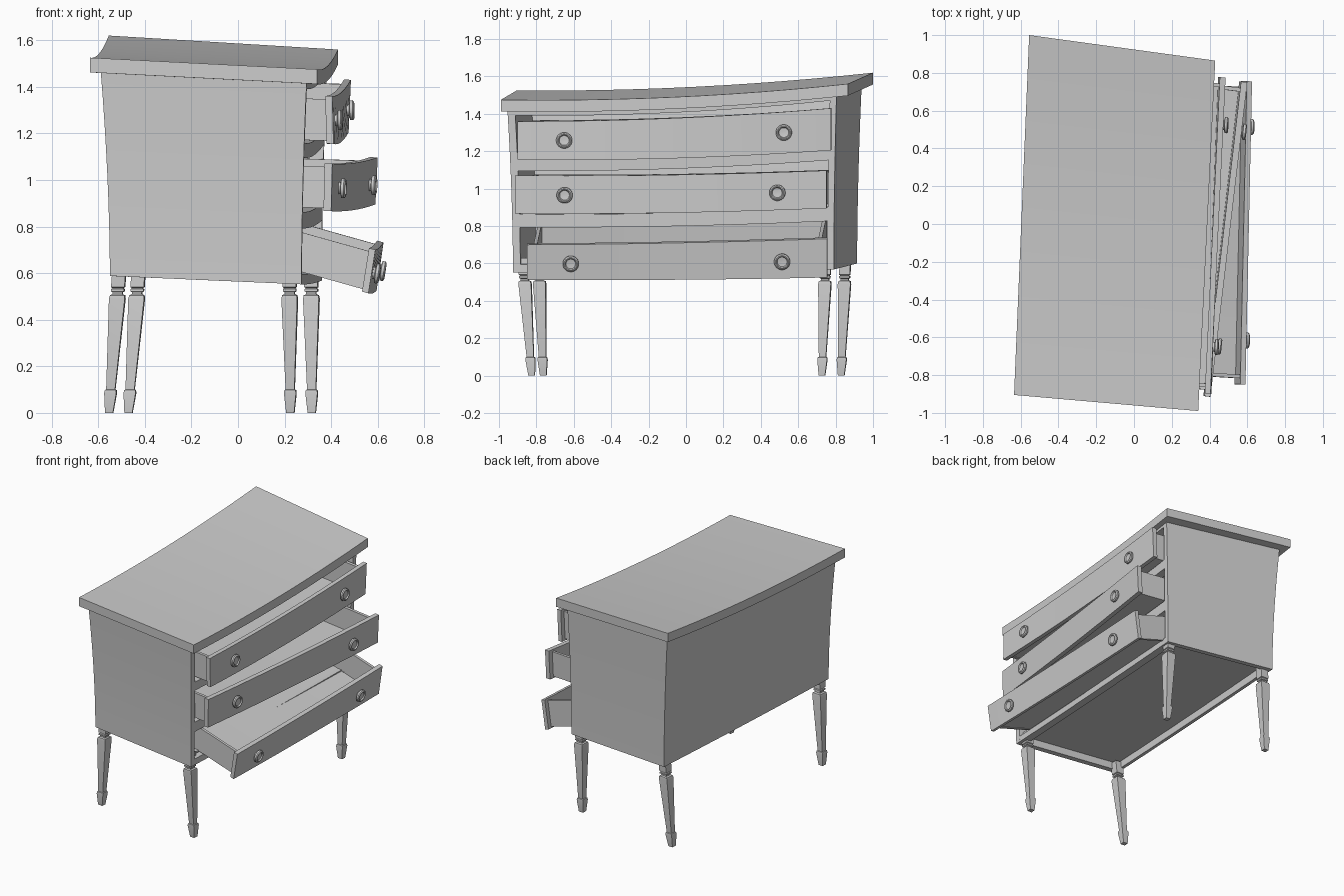
import bpy, bmesh, math
from mathutils import Vector, Matrix

if "Cube" in bpy.data.objects:
    bpy.data.objects.remove(bpy.data.objects["Cube"])


def finish(bm, name):
    bmesh.ops.recalc_face_normals(bm, faces=bm.faces)
    me = bpy.data.meshes.new(name)
    bm.to_mesh(me)
    bm.free()
    ob = bpy.data.objects.new(name, me)
    bpy.context.collection.objects.link(ob)
    return ob


def cage(bottom, top, sag=(0, 0), flare=1.0):
    """Map (u back-front, v near-far, w up) into a crooked box.
    Corner order: back near, front near, front far, back far."""
    def quad(c, u, v):
        bn, fn, ff, bf = [Vector(p) for p in c]
        return bn.lerp(fn, u).lerp(bf.lerp(ff, u), v)

    def f(u, v, w):
        a, b = quad(bottom, u, v), quad(top, u, v)
        p = a.lerp(b, max(w, 0) ** flare if flare != 1 else w)
        p.z = a.z + (b.z - a.z) * w - 4 * v * (1 - v) * (sag[0] + (sag[1] - sag[0]) * w)
        return p
    return f


def add_box(bm, f, u, v, w, nv=8, nw=1):
    """Subdivided box in cage coordinates."""
    rings = []
    for j in range(nv + 1):
        vv = v[0] + (v[1] - v[0]) * j / nv
        rings.append([[bm.verts.new(f(uu, vv, w[0] + (w[1] - w[0]) * k / nw))
                       for k in range(nw + 1)] for uu in u])
    for j in range(nv):
        a, b = rings[j], rings[j + 1]
        for i in (0, 1):
            for k in range(nw):
                bm.faces.new((a[i][k], a[i][k + 1], b[i][k + 1], b[i][k]))
        for k in (0, nw):
            bm.faces.new((a[0][k], a[1][k], b[1][k], b[0][k]))
    for r in (rings[0], rings[-1]):
        for k in range(nw):
            bm.faces.new((r[0][k], r[1][k], r[1][k + 1], r[0][k + 1]))


def boxes(name, f, specs):
    bm = bmesh.new()
    for s in specs:
        add_box(bm, f, *s)
    return finish(bm, name)


def lathe(name, profile, sides, place):
    """Rings of (height, radius), each point sent through place()."""
    bm = bmesh.new()
    rings = []
    for h, r in profile:
        rings.append([bm.verts.new(place(Vector((
            r * math.cos(math.tau * (i + .5) / sides),
            r * math.sin(math.tau * (i + .5) / sides), h)))) for i in range(sides)])
    for a, b in zip(rings, rings[1:]):
        for i in range(sides):
            k = (i + 1) % sides
            bm.faces.new((a[i], a[k], b[k], b[i]))
    bm.faces.new(rings[0])
    bm.faces.new(rings[-1])
    return finish(bm, name)


# Crooked table top
top_c = [(-.635, -.905, 1.525), (.34, -.99, 1.475), (.43, .865, 1.56), (-.555, 1.0, 1.62)]
low_c = [(x, y, z - .063) for x, y, z in top_c]
boxes("top_board", cage(low_c, top_c, (.028, .028)), [((0, 1), (0, 1), (0, 1), 12)])

# Carcass: sides, back, recessed bottom, ceiling and front rails
body = cage([(-.55, -.84, .588), (.2725, -.925, .552), (.36, .79, .568), (-.465, .915, .60)],
            [(-.59, -.865, 1.475), (.295, -.955, 1.425), (.385, .805, 1.51), (-.51, .94, 1.57)],
            (.005, .028), 1.8)
boxes("side_panels", body, [((0, 1), (0, .023), (0, 1), 1, 8), ((0, 1), (.98, 1), (0, 1), 1, 8)])
boxes("back_panel", body, [((0, .03), (.02, .982), (0, 1), 12, 8)])
boxes("bottom_panel", body, [((.03, .96), (.02, .982), (.06, .075))])
boxes("ceiling_panel", body, [((.03, 1), (.02, .982), (.962, 1), 12)])
boxes("front_rails", body, [((.93, 1), (.02, .982), w, 12)
                            for w in ((0, .05), (.276, .357), (.623, .695))])

# Drawers: front face corners (near low, near high, far low, far high), inward vector, knobs
drawers = [
    ("top", [(.41, -.90, 1.155), (.405, -.90, 1.36), (.475, .775, 1.205), (.485, .775, 1.43)],
     (-.55, .05, .02), .018, ((.149, .50), (.85, .50))),
    ("middle", [(.40, -.915, .866), (.405, -.915, 1.07), (.59, .75, .895), (.60, .75, 1.097)],
     (-.6, .075, .02), .01, ((.161, .49), (.844, .46))),
    ("bottom", [(.56, -.85, .513), (.59, -.85, .70), (.595, .755, .525), (.625, .755, .732)],
     (-.5, .03, .14), .006, ((.146, .47), (.85, .45))),
]
knob_profile = [(-.005, .026), (.008, .026), (.012, .043), (.024, .043), (.03, .036),
                (.03, .031), (.022, .026), (.02, .008)]
for name, (nb, nt, fb, ft), inward, sag, knobs in drawers:
    d = Vector(inward)
    nb, nt, fb, ft = map(Vector, (nb, nt, fb, ft))
    f = cage([nb + d, nb, fb, fb + d], [nt + d, nt, ft, ft + d], (sag, sag))
    boxes(name + "_drawer_front", f, [((.945, 1), (0, 1), (0, 1), 12)])
    boxes(name + "_drawer_box", f, [
        ((0, .945), (.02, .032), (.06, .93), 1),
        ((0, .945), (.968, .98), (.06, .93), 1),
        ((0, .03), (.032, .968), (.06, .93)),
        ((.03, .945), (.032, .968), (.08, .14))])
    normal = (fb - nb).cross(nt - nb).normalized()
    turn = normal.to_track_quat('Z', 'Y').to_matrix()
    for side, (v, w) in zip(("near", "far"), knobs):
        c = f(1, v, w)
        lathe(f"{name}_drawer_{side}_knob", knob_profile, 20, lambda p: c + turn @ p)

# Splayed square legs (height, half width)
leg_profile = [(0, .017), (.085, .026), (.098, .024), (.10, .019), (.49, .034), (.505, .031),
               (.51, .021), (.518, .021), (.522, .028), (.532, .028), (.536, .022),
               (.54, .029), (.63, .029)]
legs = [("back_near", (-.553, -.763), (-.513, -.785)), ("front_near", (.225, -.825), (.222, -.865)),
        ("front_far", (.317, .727), (.315, .745)), ("back_far", (-.47, .83), (-.43, .85))]
spin = Matrix.Rotation(math.radians(-4), 3, 'Z')
for name, foot, head in legs:
    lathe(name + "_leg", [(h, r * math.sqrt(2)) for h, r in leg_profile], 4,
          lambda p: spin @ p + Vector((*Vector(foot).lerp(Vector(head), p.z / .56), 0)))

# Smooth the bends, keep edges crisp
for ob in bpy.context.collection.objects:
    ob.select_set(True)
    bpy.context.view_layer.objects.active = ob
bpy.ops.object.shade_smooth_by_angle(angle=math.radians(25))
